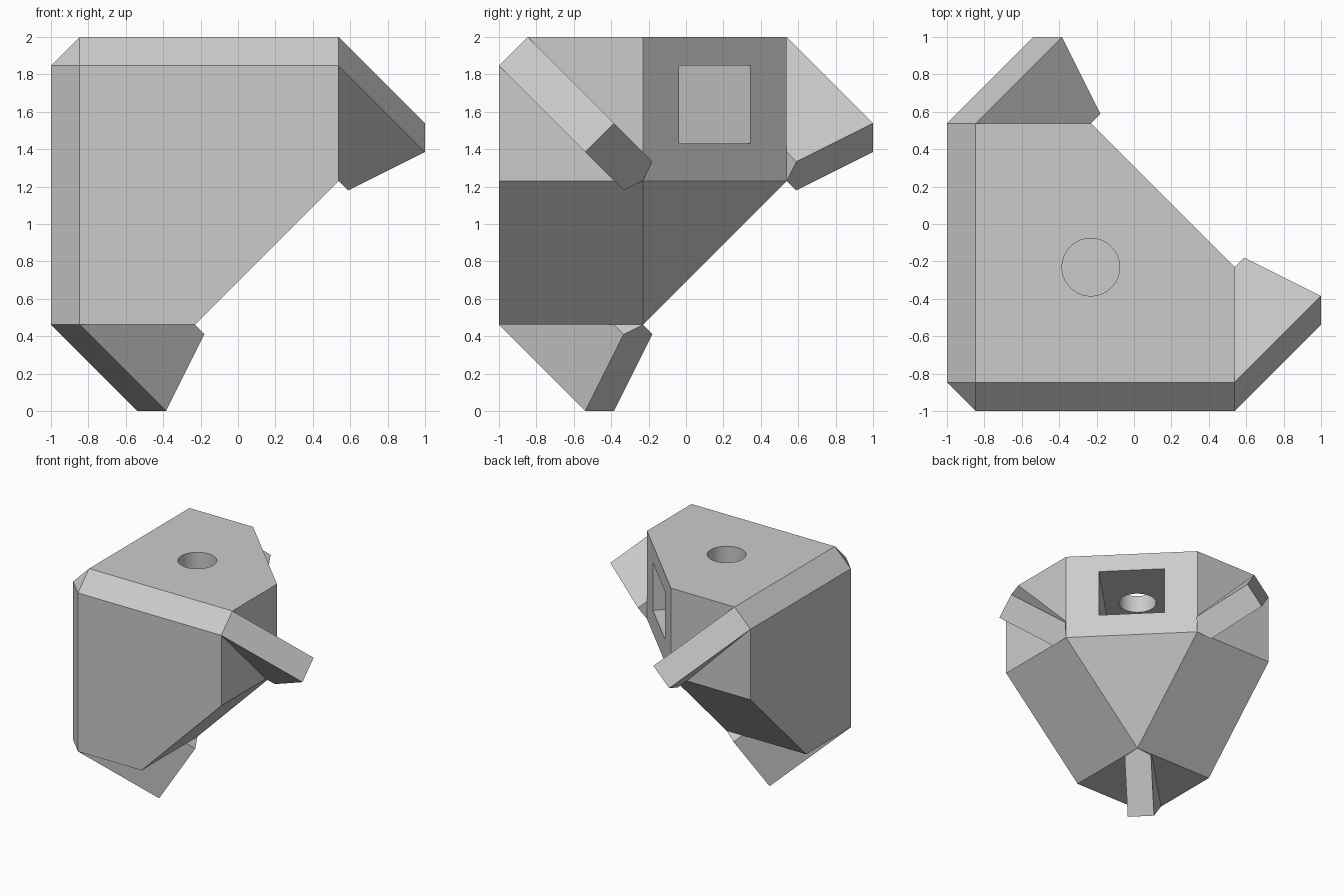
import bpy, bmesh, math
from itertools import combinations
from mathutils import Matrix, Vector

if "Cube" in bpy.data.objects:
    bpy.data.objects.remove(bpy.data.objects["Cube"], do_unlink=True)

U = 2 / 13                     # design unit
# Design axes run inward from the outer corner: right, back and down
PLACE = Matrix.Translation((-1, -1, 2)) @ Matrix.Diagonal((U, U, -U, 1))

grey = bpy.data.materials.new("plain grey")
grey.use_nodes = True
grey.diffuse_color = (0.6, 0.6, 0.6, 1)
grey.node_tree.nodes["Principled BSDF"].inputs["Base Color"].default_value = (0.6, 0.6, 0.6, 1)


def turn(v, k):
    """Cycle the three axes so one design serves all directions."""
    return Vector([v[(i - k) % 3] for i in range(3)])


def finish(bm, name):
    bm.transform(PLACE)
    bmesh.ops.recalc_face_normals(bm, faces=bm.faces)
    mesh = bpy.data.meshes.new(name)
    bm.to_mesh(mesh)
    bm.free()
    mesh.materials.append(grey)
    obj = bpy.data.objects.new(name, mesh)
    bpy.context.collection.objects.link(obj)
    return obj


def solid(name, planes, k=0):
    """Convex block bounded by planes (normal, limit): normal . p <= limit."""
    planes = [(turn(n, k), d) for n, d in planes]
    bm = bmesh.new()
    for trio in combinations(planes, 3):
        m = Matrix([n for n, d in trio])
        if abs(m.determinant()) < 1e-6:
            continue
        p = m.inverted() @ Vector([d for n, d in trio])
        if all(n.dot(p) <= d + 1e-4 for n, d in planes):
            bm.verts.new(p)
    bmesh.ops.remove_doubles(bm, verts=bm.verts, dist=1e-3)
    bmesh.ops.convex_hull(bm, input=bm.verts)
    bmesh.ops.dissolve_limit(bm, angle_limit=0.01, verts=bm.verts, edges=bm.edges)
    return finish(bm, name)


# Body: cube with bevelled outer edges and a clipped inner corner
body_planes = [((1, 1, 1), 20), ((-1, -1, -1), -2)]
for k in range(3):
    body_planes += [(turn((1, 0, 0), k), 10), (turn((-1, 0, 0), k), 0),
                    (turn((1, 1, 0), k), 15), (turn((-1, -1, 0), k), -1)]
body = solid("corner_body", body_planes)

# Diagonal flanges beyond each end face
flange_planes = [((-1, 0, 0), -10), ((0, 1, -1), 1), ((0, -1, 1), 1),
                 ((2, -1, -1), 19), ((1, 1, 1), 20),
                 ((-1, 1, 0), -5), ((-1, 0, 1), -5)]
for k, label in enumerate(("right", "back", "lower")):
    solid(label + "_flange", flange_planes, k)

# Cutters: a rectangular nut slot and a round bolt hole per direction
slot_planes = [((-1, 0, 0), -1), ((1, 0, 0), 3.7), ((0, 1, -1), 2.5),
               ((0, -1, 1), 2.5), ((0, -1, -1), -7.5), ((0, 1, 1), 17)]
cutters = []
for k in range(3):
    cutters.append(solid("slot_cutter", slot_planes, k))
for k in range(3):
    bm = bmesh.new()
    bmesh.ops.create_cone(bm, cap_ends=True, segments=64, radius1=1, radius2=1, depth=6)
    for v in bm.verts:
        v.co = turn((v.co.z + 2, v.co.x + 5, v.co.y + 5), k)
    cutters.append(finish(bm, "hole_cutter"))

for cutter in cutters:
    cutter.hide_render = True
    mod = body.modifiers.new("cut", 'BOOLEAN')
    mod.operation = 'DIFFERENCE'
    mod.solver = 'EXACT'
    mod.object = cutter

# Bake the cuts and drop the cutters
deps = bpy.context.evaluated_depsgraph_get()
cut_mesh = bpy.data.meshes.new_from_object(body.evaluated_get(deps))
body.modifiers.clear()
body.data = cut_mesh
for cutter in cutters:
    bpy.data.objects.remove(cutter, do_unlink=True)

# Smooth the round holes, keep every other edge crisp
for obj in bpy.context.selected_objects:
    obj.select_set(False)
body.select_set(True)
bpy.context.view_layer.objects.active = body
bpy.ops.object.shade_smooth_by_angle(angle=math.radians(25))
